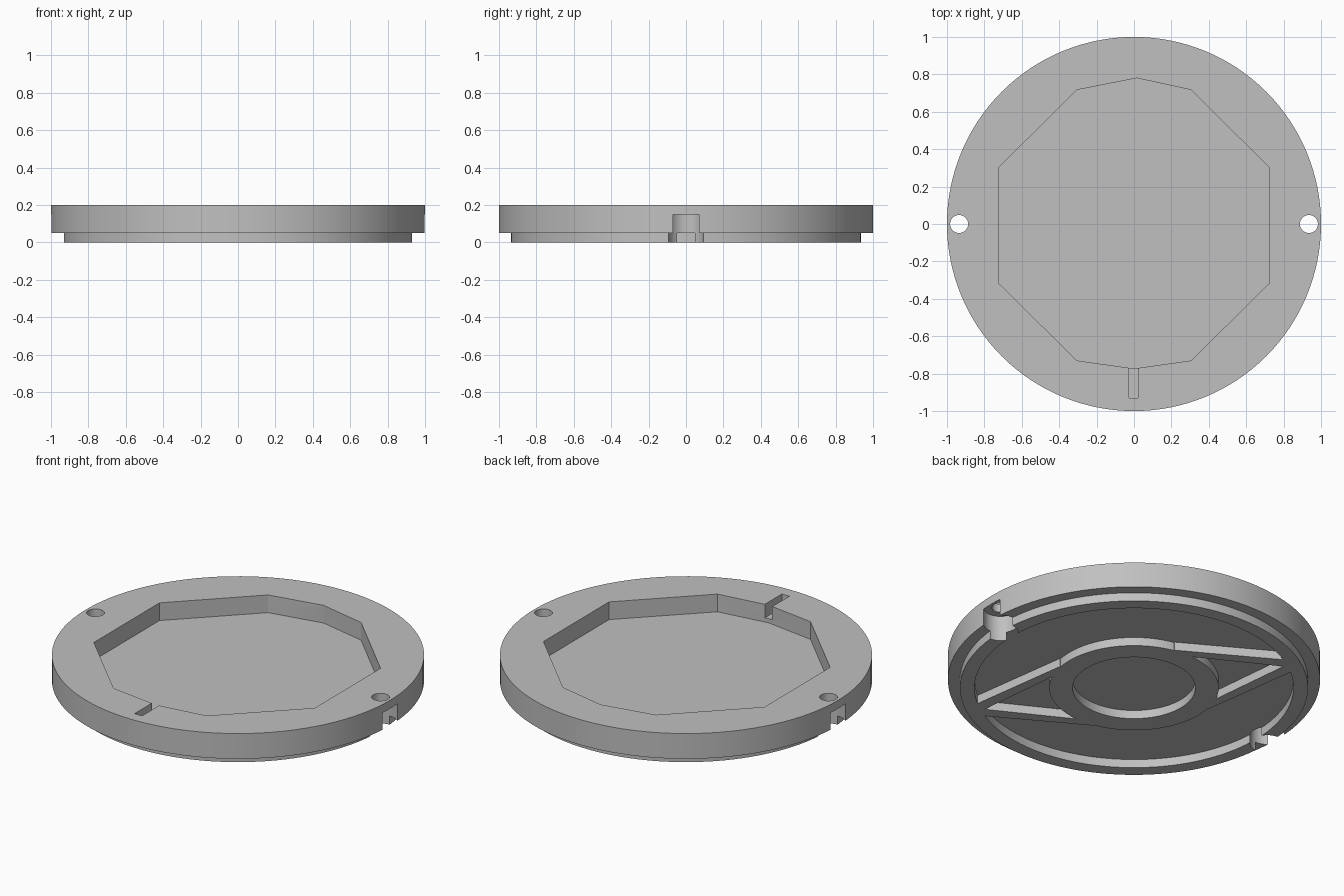
import bpy, bmesh, math
from mathutils import Matrix

cube = bpy.data.objects.get("Cube")
if cube:
    bpy.data.objects.remove(cube, do_unlink=True)

grey = bpy.data.materials.new("plain grey")
grey.use_nodes = True
colour = (0.53, 0.53, 0.53, 1)
grey.diffuse_color = colour
grey.node_tree.nodes["Principled BSDF"].inputs["Base Color"].default_value = colour


def finish(name, bm):
    bmesh.ops.recalc_face_normals(bm, faces=bm.faces[:])
    mesh = bpy.data.meshes.new(name)
    bm.to_mesh(mesh)
    bm.free()
    mesh.materials.append(grey)
    ob = bpy.data.objects.new(name, mesh)
    bpy.context.collection.objects.link(ob)
    return ob


def lathe(name, profile, steps=128, closed=False):
    """Spin an (r, z) profile around the z axis."""
    bm = bmesh.new()
    verts = [bm.verts.new((r, 0, z)) for r, z in profile]
    edges = [bm.edges.new(p) for p in zip(verts, verts[1:])]
    if closed:
        edges.append(bm.edges.new((verts[-1], verts[0])))
    bmesh.ops.spin(bm, geom=verts + edges, cent=(0, 0, 0), axis=(0, 0, 1),
                   angle=math.tau, steps=steps, use_duplicate=False)
    bmesh.ops.remove_doubles(bm, verts=bm.verts[:], dist=1e-4)
    return finish(name, bm)


def prism(name, outline, z0, z1, turn=0):
    """Extrude a flat outline from z0 to z1, turned about z."""
    bm = bmesh.new()
    face = bm.faces.new([bm.verts.new((x, y, z0)) for x, y in outline])
    top = bmesh.ops.extrude_face_region(bm, geom=[face])["geom"]
    bmesh.ops.translate(bm, vec=(0, 0, z1 - z0),
                        verts=[v for v in top if isinstance(v, bmesh.types.BMVert)])
    bmesh.ops.transform(bm, matrix=Matrix.Rotation(turn, 4, "Z"), verts=bm.verts[:])
    return finish(name, bm)


def circle(x, r, n=64):
    return [(x + r * math.cos(math.tau * i / n), r * math.sin(math.tau * i / n))
            for i in range(n)]


def activate(ob):
    bpy.ops.object.select_all(action="DESELECT")
    ob.select_set(True)
    bpy.context.view_layer.objects.active = ob


def cut(ob, cutter):
    mod = ob.modifiers.new("cut", "BOOLEAN")
    mod.operation, mod.solver, mod.object = "DIFFERENCE", "EXACT", cutter
    cutter.hide_render = True
    activate(ob)
    bpy.ops.object.modifier_apply(modifier=mod.name)
    bpy.data.objects.remove(cutter, do_unlink=True)


# Flanged disc with a hollow underside
RIM, LIP, HOLLOW = 1.0, 0.935, 0.857
STEP, TOP = 0.05, 0.2
disc = lathe("flanged_disc", [(0, STEP), (HOLLOW, STEP), (HOLLOW, 0), (LIP, 0),
                              (LIP, STEP), (RIM, STEP), (RIM, TOP), (0, TOP)])

# Ten-sided pocket in the top, with a small slot at the front
right_half = [(0, -0.773), (0.305, -0.73), (0.725, -0.315),
              (0.725, 0.3), (0.305, 0.717), (0.015, 0.78)]
left_half = [(-x, y) for x, y in reversed(right_half[1:-1])]
cut(disc, prism("pocket_cutter", right_half + left_half, 0.095, 0.3))
cut(disc, prism("slot_cutter", [(-0.027, -0.93), (0.022, -0.93),
                                (0.022, -0.7), (-0.027, -0.7)], 0.12, 0.3))

# Stepped holes at both sides: wide from below, narrow through the top
for side in (1, -1):
    cut(disc, prism("wide_hole_cutter", circle(side * LIP, 0.093), -0.1, 0.15))
    cut(disc, prism("narrow_hole_cutter", circle(side * LIP, 0.048), 0.1, 0.3))

# Raised ring on the underside
INNER, OUTER, SUNK = 0.33, 0.455, 0.07
ring = lathe("underside_ring", [(INNER, 0), (OUTER, 0), (OUTER, SUNK), (INNER, SUNK)],
             closed=True)

# Pairs of converging struts joining the ring to the lip
strut = [(0.32, 0.33), (0.865, 0.065), (0.865, 0), (0.835, 0), (0.4, 0.23), (0.3, 0.28)]
struts = []
for arm, angle in (("front", -56), ("back", 124)):
    for side, sign in (("left", 1), ("right", -1)):
        struts.append(prism(f"{arm}_{side}_strut", [(u, sign * v) for u, v in strut],
                            0, SUNK, math.radians(angle)))

for ob in [disc, ring] + struts:
    activate(ob)
    bpy.ops.object.shade_smooth_by_angle(angle=math.radians(25))
